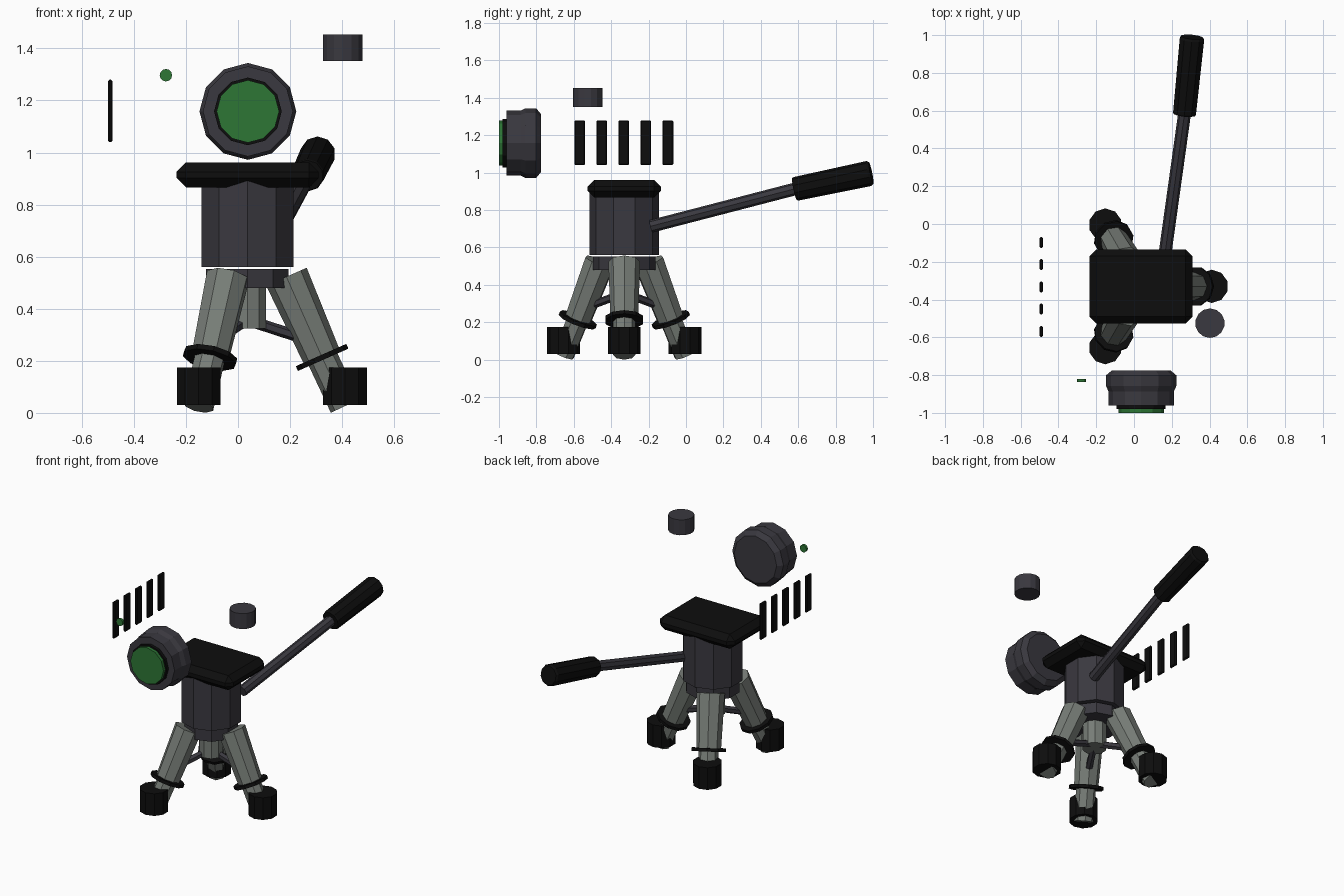
import bpy, bmesh, math
from mathutils import Vector, Matrix

if "Cube" in bpy.data.objects:
    bpy.data.objects.remove(bpy.data.objects["Cube"])


def mat(name, rgb):
    m = bpy.data.materials.new(name)
    m.diffuse_color = (*rgb, 1)
    m.use_nodes = True
    m.node_tree.nodes["Principled BSDF"].inputs["Base Color"].default_value = m.diffuse_color
    return m


DARK = mat("charcoal", (0.042, 0.040, 0.050))
BLACK = mat("black", (0.004, 0.004, 0.004))
GREY = mat("leg grey", (0.185, 0.205, 0.185))
GREEN = mat("lens green", (0.026, 0.18, 0.036))


def finish(bm, name, material):
    bmesh.ops.recalc_face_normals(bm, faces=bm.faces)
    me = bpy.data.meshes.new(name)
    bm.to_mesh(me)
    bm.free()
    me.materials.append(material)
    ob = bpy.data.objects.new(name, me)
    bpy.context.collection.objects.link(ob)
    return ob


def lathe(name, a, b, profile, sides, material):
    """Faceted solid along a-b; profile = (fraction along axis, radius)."""
    a, b = Vector(a), Vector(b)
    rot = (b - a).to_track_quat('Z', 'Y').to_matrix()
    bm = bmesh.new()
    rings = []
    for t, r in profile:
        c = a.lerp(b, t)
        rings.append([bm.verts.new(c + rot @ Vector((
            r * math.sin(math.tau * i / sides), r * math.cos(math.tau * i / sides), 0)))
            for i in range(sides)])
    for r0, r1 in zip(rings, rings[1:]):
        for i in range(sides):
            j = (i + 1) % sides
            bm.faces.new((r0[i], r0[j], r1[j], r1[i]))
    bm.faces.new(rings[0])
    bm.faces.new(rings[-1])
    return finish(bm, name, material)


def rod(name, a, b, r0, r1, sides, material):
    return lathe(name, a, b, [(0, r0), (1, r1)], sides, material)


def box(name, centre, size, bevel, material):
    bm = bmesh.new()
    bmesh.ops.create_cube(bm, size=1)
    bmesh.ops.scale(bm, vec=size, verts=bm.verts)
    bmesh.ops.bevel(bm, geom=bm.edges[:], offset=bevel, segments=1, affect='EDGES')
    bmesh.ops.translate(bm, vec=centre, verts=bm.verts)
    return finish(bm, name, material)


CX, CY = 0.036, -0.33

# Head: body, collar below it, centre column and top plate
rod("head_body", (CX, CY, 0.56), (CX, CY, 0.89), 0.186, 0.186, 10, DARK)
rod("head_collar", (CX, CY, 0.48), (CX, CY, 0.552), 0.167, 0.167, 10, DARK)
rod("centre_column", (CX, CY, 0.325), (CX, CY, 0.50), 0.075, 0.075, 10, GREY)
box("top_plate", (CX + 0.001, CY, 0.914), (0.545, 0.392, 0.096), 0.036, BLACK)

# Three legs with collars, feet and braces
for n in range(3):
    ang = math.tau * n / 3

    def at(r, z):
        return Vector((CX + r * math.cos(ang), CY + r * math.sin(ang), z))
    top, mid, low = at(0.15, 0.523), at(0.287, 0.213), at(0.375, 0.026)
    axis = (mid - top).normalized()
    rod(f"upper_leg_{n}", top, mid, 0.085, 0.074, 8, GREY)
    rod(f"lower_leg_{n}", mid, low, 0.06, 0.06, 8, GREY)
    rod(f"leg_collar_{n}", mid - axis * 0.01, mid + axis * 0.01, 0.106, 0.106, 10, BLACK)
    rod(f"foot_{n}", at(0.375, 0.03), at(0.375, 0.175), 0.088, 0.088, 10, BLACK)
    rod(f"brace_{n}", at(0.02, 0.35), at(0.22, 0.285), 0.022, 0.022, 6, DARK)

# Pan handle and grip
h0, h1, h2 = (0.16, -0.187, 0.713), (0.267, 0.58, 0.912), (0.308, 0.99, 0.998)
rod("handle_rod", h0, h1, 0.034, 0.034, 8, DARK)
lathe("handle_grip", h1, h2, [(0, 0.06), (0.02, 0.064), (0.97, 0.068), (1, 0.06)], 10, BLACK)

# Lens, stacked towards the front
LX, LZ = 0.038, 1.158
lathe("lens_barrel", (LX, -0.775, LZ), (LX, -0.96, LZ),
      [(0, 0.155), (0.14, 0.186), (0.45, 0.186), (0.6, 0.173), (1, 0.173)], 12, DARK)
rod("lens_ring", (LX, -0.96, LZ), (LX, -0.98, LZ), 0.13, 0.13, 12, BLACK)
rod("lens_glass", (LX, -0.98, LZ), (LX, -1.0, LZ), 0.12, 0.12, 12, GREEN)

# Loose details: indicator light, dial and vent slats
rod("indicator_light", (-0.277, -0.82, 1.297), (-0.277, -0.836, 1.297), 0.024, 0.024, 12, GREEN)
rod("top_dial", (0.402, -0.525, 1.352), (0.402, -0.525, 1.453), 0.078, 0.078, 14, DARK)
for i in range(5):
    box(f"vent_slat_{i}", (-0.491, -0.097 - 0.1178 * i, 1.16), (0.018, 0.058, 0.24), 0.006, BLACK)
